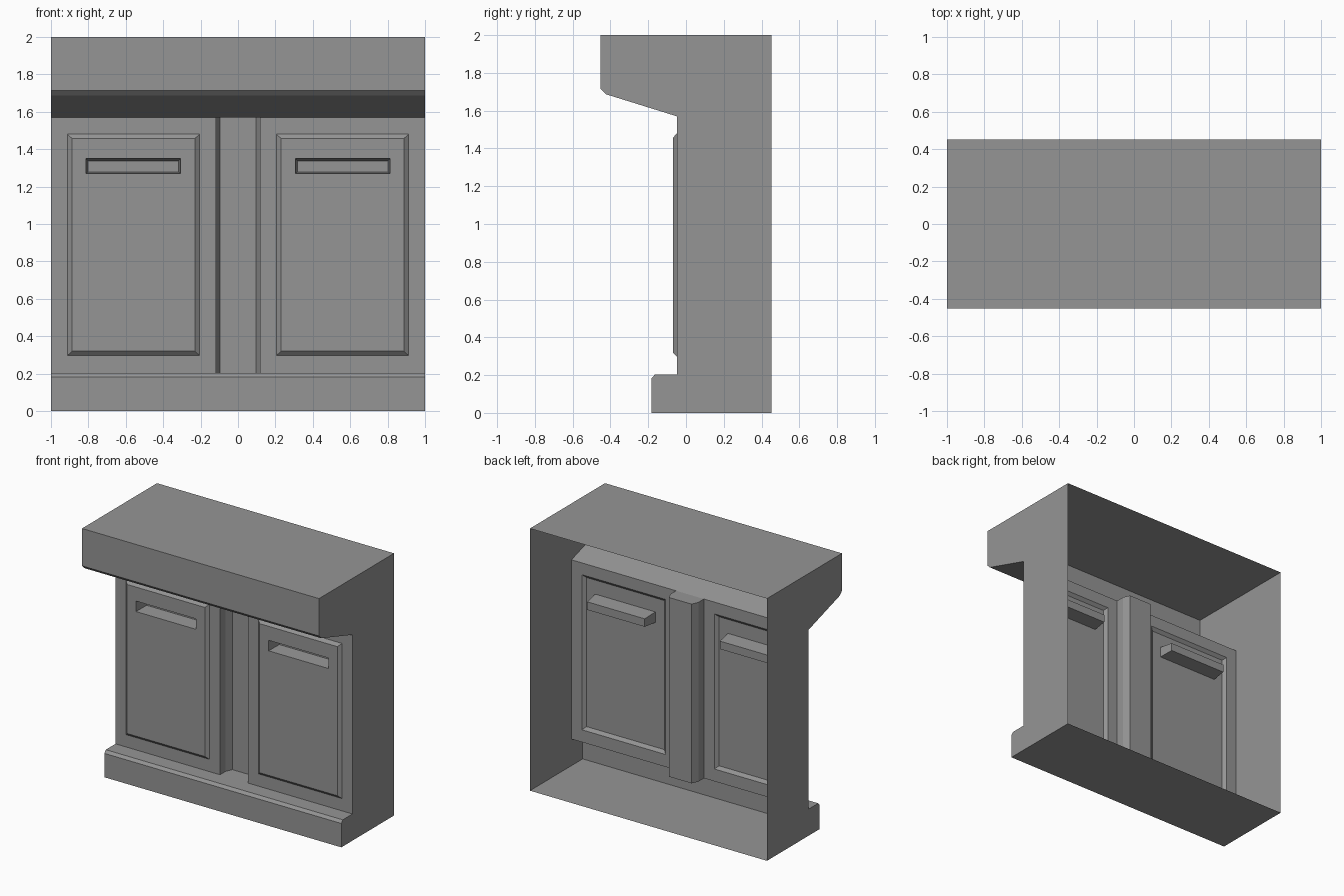
import bpy
import bmesh

# Remove the default object
cube = bpy.data.objects.get("Cube")
if cube:
    bpy.data.objects.remove(cube, do_unlink=True)

GREY = (0.3, 0.3, 0.3, 1.0)
mat = bpy.data.materials.new("plain_grey")
mat.use_nodes = True
mat.diffuse_color = GREY
mat.node_tree.nodes["Principled BSDF"].inputs["Base Color"].default_value = GREY

# Shared levels of the front wall
WALL_Y, PANEL_Y, POCKET_Y = -0.048, -0.069, 0.045
WALL_LOW, WALL_HIGH = 0.203, 1.57
GAP = 0.118


def finish(bm, name):
    mesh = bpy.data.meshes.new(name)
    bm.to_mesh(mesh)
    bm.free()
    mesh.materials.append(mat)
    obj = bpy.data.objects.new(name, mesh)
    bpy.context.collection.objects.link(obj)
    return obj


def bridge(bm, a, b, closed=True):
    """Join two rows of vertices with quads."""
    n = len(a)
    for i in range(n if closed else n - 1):
        j = (i + 1) % n
        bm.faces.new((a[i], a[j], b[j], b[i]))


# Body: side profile swept across the width, open at the back and front wall
def build_body():
    profile = [(0.452, 0), (0.452, 2), (-0.452, 2), (-0.452, 1.715),
               (-0.424, 1.687), (WALL_Y, WALL_HIGH), (WALL_Y, WALL_LOW),
               (-0.165, WALL_LOW), (-0.183, 0.182), (-0.183, 0)]
    bm = bmesh.new()
    right = [bm.verts.new((-1, y, z)) for y, z in profile]
    left = [bm.verts.new((1, y, z)) for y, z in profile]
    bm.faces.new(left)
    bm.faces.new(right[::-1])
    bridge(bm, right[1:6], left[1:6], closed=False)
    bridge(bm, right[6:] + right[:1], left[6:] + left[:1], closed=False)
    finish(bm, "cabinet_body")


# Door: nested rectangles from wall edge to raised panel to handle pocket
def build_door(side, name):
    rects = [(GAP, 1.0, WALL_LOW, WALL_HIGH, WALL_Y),
             (0.205, 0.912, 0.297, 1.48, WALL_Y),
             (0.231, 0.887, 0.32, 1.457, PANEL_Y),
             (0.307, 0.813, 1.27, 1.35, PANEL_Y),
             (0.317, 0.802, 1.277, 1.338, POCKET_Y)]
    bm = bmesh.new()
    previous = None
    for x0, x1, z0, z1, y in rects:
        x0, x1 = sorted((side * x0, side * x1))
        ring = [bm.verts.new((x, y, z))
                for x, z in ((x0, z0), (x1, z0), (x1, z1), (x0, z1))]
        if previous:
            bridge(bm, previous, ring)
        previous = ring
    bm.faces.new(previous)
    finish(bm, name)


# Recess between the doors: channel with chamfered inner corners
def build_recess():
    half = [(-GAP, WALL_Y), (-GAP, 0.02), (-0.096, 0.07)]
    outline = half + [(-x, y) for x, y in reversed(half)]
    bm = bmesh.new()
    low = [bm.verts.new((x, y, WALL_LOW)) for x, y in outline]
    high = [bm.verts.new((x, y, WALL_HIGH)) for x, y in outline]
    bridge(bm, low, high, closed=False)
    bm.faces.new(low[::-1])
    bm.faces.new(high)
    finish(bm, "centre_recess")


build_body()
build_door(1, "left_door")
build_door(-1, "right_door")
build_recess()
